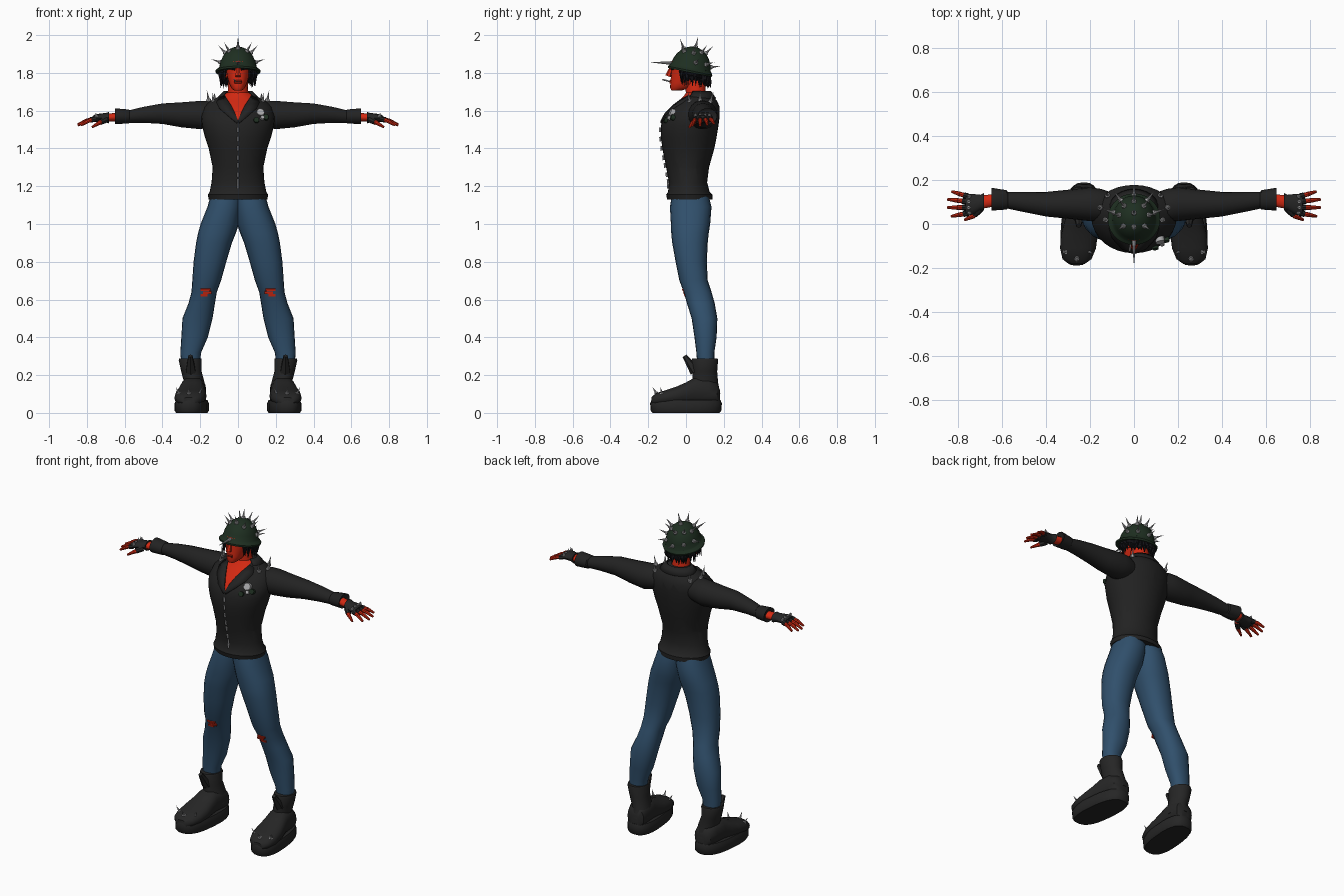
import bpy, bmesh, math, random
from mathutils import Vector, Matrix

random.seed(4)

def mat(name, *rgb):
    m = bpy.data.materials.new(name)
    m.diffuse_color = (*rgb, 1)
    return m

SKIN = mat("red skin", 0.65, 0.022, 0.006)
BLACK = mat("jacket black", 0.016, 0.016, 0.016)
BOOT = mat("boot black", 0.019, 0.019, 0.019)
JEANS = mat("denim blue", 0.030, 0.080, 0.150)
GREEN = mat("helmet green", 0.013, 0.028, 0.015)
METAL = mat("steel grey", 0.40, 0.40, 0.41)
HAIR = mat("hair black", 0.006, 0.006, 0.008)

def finish(name, bm, mats, mirror=False):
    bmesh.ops.recalc_face_normals(bm, faces=bm.faces)
    me = bpy.data.meshes.new(name)
    bm.to_mesh(me)
    bm.free()
    ob = bpy.data.objects.new(name, me)
    bpy.context.collection.objects.link(ob)
    for m in mats if isinstance(mats, list) else [mats]:
        me.materials.append(m)
    if mirror:
        ob.modifiers.new("mirror", 'MIRROR')
    return ob

def loft(bm, rings, axis='z', n=24, p=2.0, cap=True):
    """Rings (t, centre a, centre b, radius a, radius b) joined along an axis."""
    place = {'z': lambda t, a, b: (a, b, t), 'x': lambda t, a, b: (t, a, b),
             'y': lambda t, a, b: (a, t, b)}[axis]
    loops = []
    for t, ca, cb, ra, rb in rings:
        loop = []
        for i in range(n):
            c, s = math.cos(2 * math.pi * i / n), math.sin(2 * math.pi * i / n)
            a = ca + ra * math.copysign(abs(c) ** (2 / p), c)
            b = cb + rb * math.copysign(abs(s) ** (2 / p), s)
            loop.append(bm.verts.new(place(t, a, b)))
        loops.append(loop)
    for l0, l1 in zip(loops, loops[1:]):
        for i in range(n):
            j = (i + 1) % n
            bm.faces.new((l0[i], l0[j], l1[j], l1[i]))
    if cap:
        bm.faces.new(loops[0])
        bm.faces.new(loops[-1])

def rod(bm, p, q, r1, r2=0.0, n=8):
    p, q = Vector(p), Vector(q)
    d = q - p
    rot = d.to_track_quat('Z', 'Y').to_matrix().to_4x4()
    bmesh.ops.create_cone(bm, cap_ends=True, segments=n, radius1=r1, radius2=r2,
                          depth=d.length, matrix=Matrix.Translation((p + q) / 2) @ rot)

def spike(bm, base, direction, length=0.055, r=0.012):
    """Studded spike: a flat collar and a cone."""
    b, d = Vector(base), Vector(direction).normalized()
    rod(bm, b - d * 0.006, b + d * 0.008, r * 1.1, r * 0.9)
    rod(bm, b, b + d * length, r * 0.65)

# Torso profile: z, half width, front y, back y
TORSO = [(1.13, .155, -.10, .14), (1.155, .16, -.105, .14), (1.17, .15, -.095, .125),
         (1.22, .14, -.09, .112), (1.30, .134, -.105, .122), (1.40, .155, -.125, .15),
         (1.46, .175, -.133, .162), (1.52, .19, -.133, .172), (1.57, .195, -.118, .178),
         (1.62, .18, -.075, .178), (1.65, .15, -.04, .165), (1.68, .09, -.01, .14),
         (1.695, .06, .0, .11)]

def chest_y(x, z):
    """Front surface of the jacket at x, z."""
    for a, b in zip(TORSO, TORSO[1:]):
        if a[0] <= z <= b[0]:
            f = (z - a[0]) / (b[0] - a[0])
            _, w, y0, y1 = [u + (v - u) * f for u, v in zip(a, b)]
            return (y0 + y1) / 2 - (y1 - y0) / 2 * math.sqrt(max(0, 1 - (x / w) ** 2))
    return 0

# Jacket body, cut along the open neck so the bare chest is its own faces
bm = bmesh.new()
loft(bm, [(z, 0, (f + b) / 2, w, (b - f) / 2) for z, w, f, b in TORSO], n=32)
for s in (1, -1):
    bmesh.ops.bisect_plane(bm, geom=bm.verts[:] + bm.edges[:] + bm.faces[:],
                           plane_co=(0, 0, 1.545), plane_no=(s * .14, 0, -.07))
for f in bm.faces:
    c = f.calc_center_median()
    if c.y < 0.05 and c.z > 1.545 and abs(c.x) < (c.z - 1.545) * 0.5:
        f.material_index = 1
finish("jacket_body", bm, [BLACK, SKIN])

# Lapels and the collar round the neck
bm = bmesh.new()
edge = [(0.0, .008, 1.535), (.015, .055, 1.575), (.035, .10, 1.615), (.055, .115, 1.645), (.072, .10, 1.668)]
prev = None
for xi, xo, z in edge:
    zi = z + .012
    cur = [bm.verts.new((xi, chest_y(xi, zi) - .010, zi)), bm.verts.new((xo, chest_y(xo, z) - .007, z))]
    if prev:
        bm.faces.new((prev[0], prev[1], cur[1], cur[0]))
    prev = cur
prev = None
for i in range(9):
    a = math.radians(-35 + 125 * i / 8)
    c, s = math.cos(a), math.sin(a)
    cur = [bm.verts.new((.075 * c, .07 + .062 * s, 1.705)), bm.verts.new((.115 * c, .07 + .09 * s, 1.665))]
    if prev:
        bm.faces.new((prev[0], prev[1], cur[1], cur[0]))
    prev = cur
ob = finish("collar", bm, BLACK, True)
ob.modifiers.new("thickness", 'SOLIDIFY').thickness = 0.008

# Zip and badges
bm = bmesh.new()
for z in (1.20, 1.225, 1.26, 1.31, 1.35, 1.40, 1.45, 1.50):
    y = chest_y(0, z)
    rod(bm, (0, y - .003, z - .012), (0, chest_y(0, z + .012) - .003, z + .012), .006, .006, 4)
for x, z, r in ((.115, 1.59, .024), (.125, 1.562, .012)):
    y = chest_y(x, z)
    rod(bm, (x, y + .01, z - .007), (x + .005, y - .012, z + .004), r, r * .85, 10)
finish("zip_and_badges", bm, METAL)
bm = bmesh.new()
for x, z in ((.095, 1.55), (.145, 1.565)):
    y = chest_y(x, z)
    rod(bm, (x, y + .01, z - .005), (x + .003, y - .010, z + .003), .016, .015, 10)
finish("dark_badges", bm, GREEN)

# Sleeves with cuffs
bm = bmesh.new()
loft(bm, [(.09, .08, 1.575, .06, .05), (.15, .085, 1.582, .075, .072), (.20, .09, 1.577, .077, .076),
          (.30, .09, 1.578, .066, .067), (.40, .09, 1.584, .056, .055), (.50, .10, 1.578, .046, .043),
          (.575, .108, 1.569, .038, .034), (.58, .11, 1.569, .044, .038), (.65, .113, 1.571, .052, .042),
          (.64, .112, 1.569, .036, .03)], 'x', 18)
finish("sleeve", bm, BLACK, True)

# Hands, fingers and fingerless gloves
TIPS = [(.125, .83, .148, 1.532), (.102, .849, .112, 1.526), (.075, .849, .075, 1.522), (.05, .832, .035, 1.522)]
skin, glove, studs = bmesh.new(), bmesh.new(), bmesh.new()
loft(skin, [(.62, .111, 1.567, .028, .024), (.69, .10, 1.563, .03, .021), (.765, .087, 1.556, .044, .014)], 'x', 12)
loft(glove, [(.683, .102, 1.563, .040, .030), (.70, .098, 1.563, .035, .025), (.735, .09, 1.562, .047, .022),
             (.768, .087, 1.557, .050, .017)], 'x', 12)
for y, tx, ty, tz in TIPS:
    base, tip = Vector((.755, y, 1.557)), Vector((tx, ty, tz))
    mid = base.lerp(tip, .5) + Vector((0, 0, .006))
    rod(skin, base, mid, .0115, .0105)
    rod(skin, mid, tip, .0108, .006)
    rod(glove, base, base.lerp(mid, .55), .0145, .0135)
    spike(studs, (.75, y, 1.574), (.3, 0, 1), .02, .008)
rod(skin, (.70, .07, 1.553), (.735, .035, 1.535), .015, .012)
rod(skin, (.732, .037, 1.537), (.772, .018, 1.513), .012, .006)
rod(glove, (.70, .07, 1.553), (.728, .042, 1.539), .018, .015)
finish("hand", skin, SKIN, True)
finish("glove", glove, BOOT, True)
finish("glove_studs", studs, METAL, True)

# Jeans: z, inner x, outer x, front y, back y
LEGS = [(1.15, -.03, .145, -.075, .12), (1.09, -.02, .162, -.085, .135), (1.0, -.005, .198, -.08, .128),
        (.95, .012, .212, -.078, .12), (.9, .032, .222, -.073, .115), (.8, .062, .235, -.055, .11),
        (.7, .09, .242, -.035, .115), (.64, .112, .246, -.012, .135), (.58, .122, .262, .005, .152),
        (.5, .135, .294, .03, .166), (.4, .16, .30, .045, .162), (.32, .195, .305, .055, .15), (.25, .205, .30, .06, .15)]
bm = bmesh.new()
loft(bm, [(z, (i + o) / 2, (f + b) / 2, (o - i) / 2, (b - f) / 2) for z, i, o, f, b in LEGS], n=20, p=2.2)
finish("jeans_leg", bm, JEANS, True)

# Torn knees: thin ragged patches of skin
bm = bmesh.new()
for x, z, w in ((.172, .652, .034), (.163, .637, .03), (.18, .624, .026)):
    y = -.011 + (.64 - z) * .35
    bmesh.ops.create_cube(bm, size=1, matrix=Matrix.Translation((x, y, z)) @ Matrix.Rotation(.3, 4, 'X')
                          @ Matrix.Diagonal((w * 1.5, .009, .012, 1)))
finish("knee_tear", bm, SKIN, True)

# Boots: upper, shaft, sole and tongue, toes turned slightly outwards
bm = bmesh.new()
loft(bm, [(y, .245, (.04 + t) / 2, w, (t - .04) / 2) for y, t, w in
          ((-.183, .082, .035), (-.16, .104, .066), (-.11, .12, .082), (-.05, .14, .083), (.0, .162, .075),
           (.05, .19, .066), (.12, .19, .066), (.165, .16, .055), (.18, .12, .03))], 'y', 18, 2.4)
loft(bm, [(.10, .24, .105, .062, .078), (.16, .24, .103, .054, .068), (.22, .247, .10, .054, .066),
          (.28, .253, .10, .061, .071), (.288, .253, .10, .058, .068)], n=18)
loft(bm, [(0, .245, 0, .08, .178), (.012, .245, 0, .087, .187), (.05, .245, 0, .087, .19),
          (.068, .245, 0, .08, .183)], n=28, p=2.6)
rod(bm, (.25, .05, .22), (.252, -.008, .302), .03, .012, 6)
for v in bm.verts:
    v.co.x -= .09 * v.co.y * (1 if v.co.z < .2 else 0)
finish("boot", bm, BOOT, True)
bm = bmesh.new()
for x, y, z, d in ((.31, -.125, .098, (.5, -.3, 1)), (.26, -.155, .10, (0, -.6, 1)), (.207, -.125, .098, (-.5, -.3, 1))):
    spike(bm, (x, y, z), d, .045)
finish("boot_spikes", bm, METAL, True)

# Shoulder spikes
bm = bmesh.new()
for x, y, z, d in ((.13, .02, 1.648, (.1, -.2, 1)), (.155, .075, 1.655, (.2, 0, 1)), (.12, .13, 1.648, (.1, .3, 1))):
    spike(bm, (x, y, z), d, .055)
finish("shoulder_spikes", bm, METAL, True)

# Head, neck, nose and ears
bm = bmesh.new()
HEAD = [(1.708, .022, -.078, -.02), (1.72, .036, -.084, .02), (1.745, .048, -.083, .07), (1.78, .058, -.08, .10),
        (1.82, .065, -.077, .118), (1.86, .068, -.076, .122), (1.90, .06, -.05, .10)]
loft(bm, [(z, 0, (f + b) / 2, w, (b - f) / 2) for z, w, f, b in HEAD], n=20, p=2.3)
loft(bm, [(1.62, 0, .055, .07, .06), (1.69, 0, .052, .055, .052), (1.78, 0, .045, .05, .055)], n=16)
rod(bm, (0, -.094, 1.782), (0, -.073, 1.84), .016, .008, 6)
for z in (1.748, 1.757):
    rod(bm, (-.018, -.084, z), (.018, -.084, z), .005, .005, 6)
for s in (1, -1):
    rod(bm, (s * .06, .02, 1.775), (s * .074, .035, 1.83), .008, .014, 6)
finish("head", bm, SKIN)

# Eyes, mouth line and cigarette
bm = bmesh.new()
for s in (1, -1):
    rod(bm, (s * .016, -.077, 1.818), (s * .045, -.06, 1.823), .005, .004, 6)
rod(bm, (-.02, -.086, 1.7525), (.02, -.086, 1.7525), .0025, .0025, 4)
finish("eyes_and_mouth", bm, HAIR)
bm = bmesh.new()
rod(bm, (-.014, -.08, 1.753), (-.02, -.125, 1.765), .004, .004)
finish("cigarette", bm, METAL)

# Helmet: dome with flared brim, tipped backwards
TILT = Matrix.Translation((0, .022, 1.812)) @ Matrix.Rotation(-.2, 4, 'X')
bm = bmesh.new()
dome = [(.128 * math.sin(a), 0, 0, .10 * math.cos(a), .108 * math.cos(a))
        for a in [math.radians(d) for d in (8, 22, 36, 50, 64, 76, 86)]]
loft(bm, [(-.008, 0, 0, .095, .10), (-.01, 0, 0, .118, .118), (.0, 0, 0, .12, .12), (.012, 0, 0, .104, .112)] + dome, n=28)
bm.transform(TILT)
finish("helmet", bm, GREEN)
bm = bmesh.new()
for az, el in ((90, 88), (90, 55), (40, 55), (140, 55), (0, 48), (180, 48), (-45, 48), (-135, 48),
               (90, 18), (50, 22), (130, 22), (12, 22), (168, 22), (-90, 58)):
    a, e = math.radians(az), math.radians(el)
    d = Vector((math.cos(a) * math.cos(e), math.sin(a) * math.cos(e), math.sin(e)))
    spike(bm, (d.x * .10, d.y * .108, d.z * .128), d, .056)
bm.transform(TILT)
rod(bm, (0, -.075, 1.852), (0, -.192, 1.856), .010)
finish("helmet_spikes", bm, METAL)

# Hair: ragged strands hanging below the helmet, open at the face
bm = bmesh.new()
for k in range(54):
    a = math.radians(-42 + 264 * k / 53)
    r = random.uniform(.82, 1.0)
    top = Vector((.088 * r * math.cos(a), .03 + .092 * r * math.sin(a), 1.835 - .03 * math.sin(a)))
    out = random.uniform(1.0, 1.18)
    mid = Vector((top.x * 1.1, .03 + (top.y - .03) * 1.08, top.z - .05))
    tip = Vector((top.x * out, .03 + (top.y - .03) * out, random.uniform(1.715, 1.765)))
    rod(bm, top, mid, .010, .010, 5)
    rod(bm, mid, tip, .010, 0, 5)
finish("hair", bm, HAIR)

# Smooth shading with sharp edges kept
for ob in bpy.context.collection.objects:
    ob.select_set(True)
    bpy.context.view_layer.objects.active = ob
bpy.ops.object.shade_smooth_by_angle(angle=math.radians(40))
